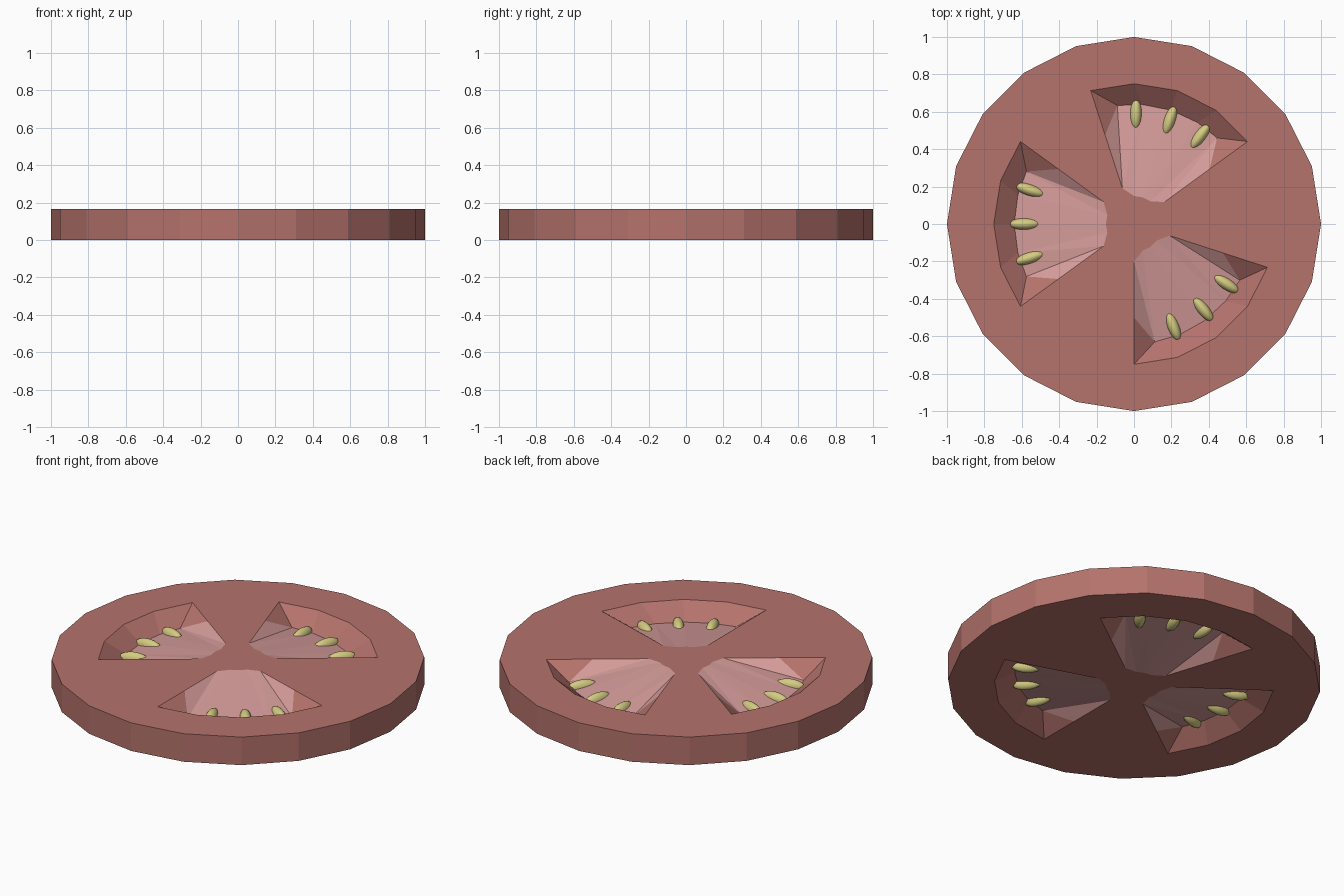
import bpy, bmesh
from math import cos, sin, radians
from mathutils import Matrix, Vector

if "Cube" in bpy.data.objects:
    bpy.data.objects.remove(bpy.data.objects["Cube"])

H = 0.166
MID = H / 2
N = 20
CAVITIES = [72, 180, 306]   # centre angle of each seed chamber


def material(name, rgb):
    m = bpy.data.materials.new(name)
    m.diffuse_color = (*rgb, 1)
    m.use_nodes = True
    m.node_tree.nodes["Principled BSDF"].inputs["Base Color"].default_value = m.diffuse_color
    return m


flesh = material("flesh_red", (0.46, 0.17, 0.15))
pulp = material("pulp_pink", (0.66, 0.33, 0.32))
seed_mat = material("seed_yellow", (0.66, 0.60, 0.22))


def finish(bm, name, mats):
    bmesh.ops.recalc_face_normals(bm, faces=bm.faces)
    me = bpy.data.meshes.new(name)
    bm.to_mesh(me)
    bm.free()
    for m in mats:
        me.materials.append(m)
    ob = bpy.data.objects.new(name, me)
    bpy.context.collection.objects.link(ob)
    return ob


bm = bmesh.new()


def vert(r, deg, z):
    return bm.verts.new((r * cos(radians(deg)), r * sin(radians(deg)), z))


def face(*vs, mat=0):
    bm.faces.new(vs).material_index = mat


# which of the 20 sectors are open chambers
open_sectors = {(c // 18 - 2 + k) % N for c in CAVITIES for k in range(4)}
inner_idx = {(c // 18 + k) % N for c in CAVITIES for k in (-1, 0, 1)}

# thin mid-plane edge of each chamber, shared by both sides
edges = {c: [vert(0.64, c + o, MID) for o in (-26, -14, 0, 14, 26)] for c in CAVITIES}

outer = {}
for z in (0, H):
    ring = lambda r: [vert(r, 18 * i, z) for i in range(N)]
    out, rim = ring(1.0), ring(0.75)
    step = {i: vert(0.5, 18 * i, z) for i in range(N)
            if i not in open_sectors or (i - 1) % N not in open_sectors}
    core = [vert(0.15 if i in inner_idx else 0.2, 18 * i, z) for i in range(N)]
    hub = vert(0, 0, z)
    outer[z] = out
    # flat cut face with spokes between the chambers
    for i in range(N):
        j = (i + 1) % N
        face(out[i], out[j], rim[j], rim[i])
        face(core[i], core[j], hub)
        if i not in open_sectors:
            face(rim[i], rim[j], step[j], step[i])
            face(step[i], step[j], core[j], core[i])
    # sloping chamber walls and pulp
    for c in CAVITIES:
        ids = [(c // 18 + k) % N for k in range(-2, 3)]
        e = edges[c]
        for k in range(4):
            a, b = ids[k], ids[k + 1]
            face(rim[a], rim[b], e[k + 1], e[k])
            face(e[k], e[k + 1], core[b], mat=1)
            face(e[k], core[b], core[a], mat=1)
        for k in (0, 4):
            a = ids[k]
            face(rim[a], e[k], step[a])
            face(step[a], e[k], core[a], mat=1)

# outer skin
for i in range(N):
    j = (i + 1) % N
    face(outer[0][i], outer[0][j], outer[H][j], outer[H][i])
bmesh.ops.remove_doubles(bm, verts=[v for v in bm.verts], dist=1e-5)
bmesh.ops.delete(bm, geom=[v for v in bm.verts if not v.link_faces], context='VERTS')
finish(bm, "tomato_slice", [flesh, pulp])

# seeds, three per chamber
for c in (71, 180, 309):
    for o in (-18, 0, 18):
        bm = bmesh.new()
        a = radians(c + o)
        pos = Vector((0.585 * cos(a), 0.585 * sin(a), MID))
        m = (Matrix.Translation(pos) @ Matrix.Rotation(a, 4, 'Z')
             @ Matrix.Diagonal((0.085, 0.031, 0.04, 1)))
        bmesh.ops.create_uvsphere(bm, u_segments=16, v_segments=10, radius=1, matrix=m)
        for f in bm.faces:
            f.smooth = True
        finish(bm, "seed", [seed_mat])
